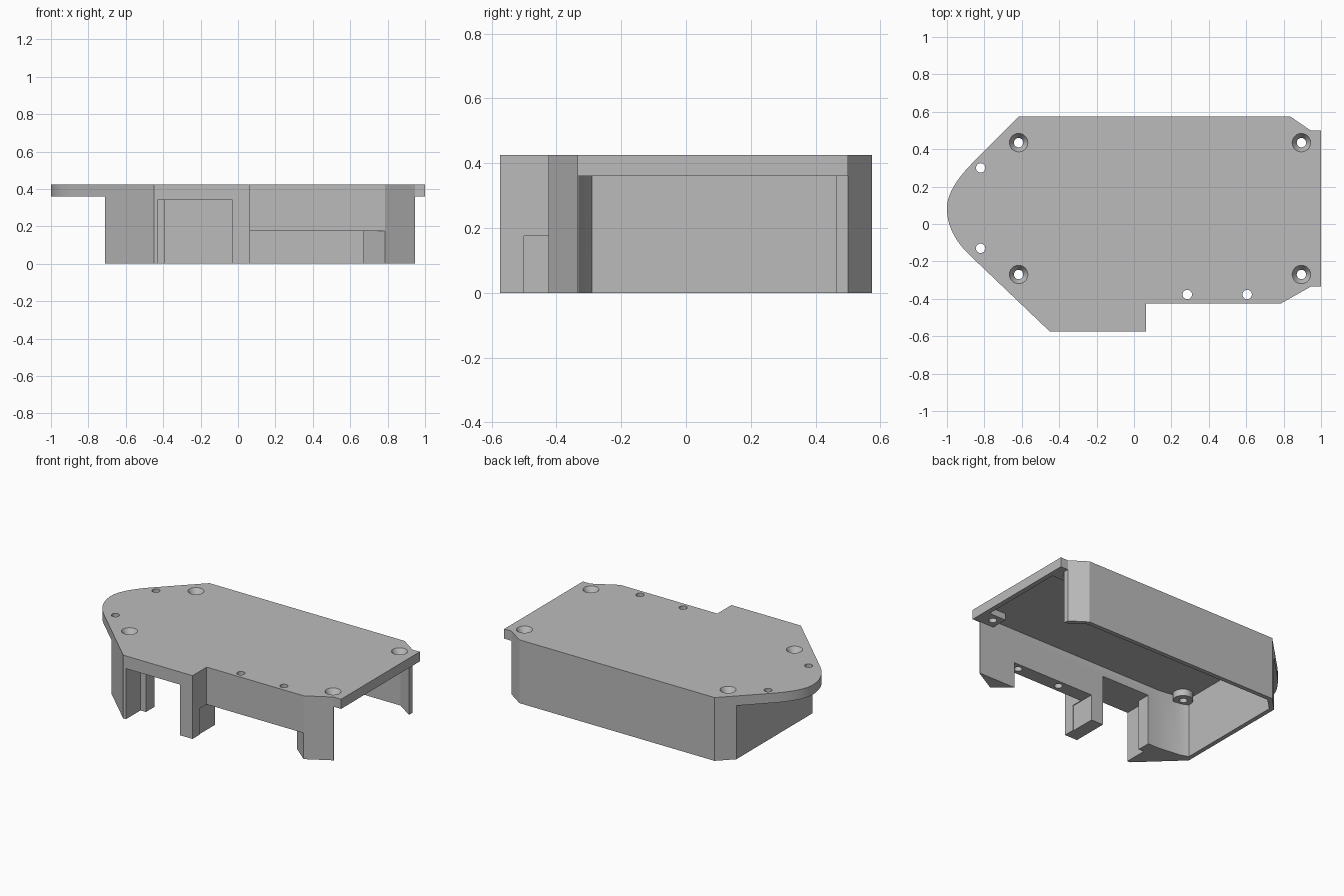
import bpy
import bmesh
import math
from mathutils import Vector

old = bpy.data.objects.get("Cube")
if old:
    bpy.data.objects.remove(old, do_unlink=True)

TOP, LIP, CEILING = 0.425, 0.36, 0.405   # plate top, plate underside, recessed ceiling

grey = bpy.data.materials.new("plain grey")
grey.use_nodes = True
grey.diffuse_color = (0.5, 0.5, 0.5, 1)
grey.node_tree.nodes["Principled BSDF"].inputs["Base Color"].default_value = (0.5, 0.5, 0.5, 1)


def finish(name, bm):
    bmesh.ops.recalc_face_normals(bm, faces=bm.faces)
    mesh = bpy.data.meshes.new(name)
    bm.to_mesh(mesh)
    bm.free()
    mesh.materials.append(grey)
    obj = bpy.data.objects.new(name, mesh)
    bpy.context.scene.collection.objects.link(obj)
    return obj


def prism(name, points, z0, z1):
    """Extrude a plan outline from z0 to z1."""
    bm = bmesh.new()
    face = bm.faces.new([bm.verts.new((x, y, z0)) for x, y in points])
    up = bmesh.ops.extrude_face_region(bm, geom=[face])["geom"]
    verts = [v for v in up if isinstance(v, bmesh.types.BMVert)]
    bmesh.ops.translate(bm, verts=verts, vec=(0, 0, z1 - z0))
    return finish(name, bm)


def box(name, x0, x1, y0, y1, z0, z1):
    return prism(name, [(x0, y0), (x1, y0), (x1, y1), (x0, y1)], z0, z1)


def cone(name, center, r0, r1, z0, z1):
    bm = bmesh.new()
    bmesh.ops.create_cone(bm, cap_ends=True, segments=32, radius1=r0, radius2=r1, depth=z1 - z0)
    bmesh.ops.translate(bm, verts=bm.verts, vec=(*center, (z0 + z1) / 2))
    return finish(name, bm)


def bezier(a, b, c, steps=12):
    a, b, c = Vector(a), Vector(b), Vector(c)
    ts = [i / steps for i in range(steps + 1)]
    return [tuple(a * (1 - t) ** 2 + b * 2 * t * (1 - t) + c * t * t) for t in ts]


def combine(target, tool, operation):
    """Apply a boolean and discard the tool."""
    mod = target.modifiers.new(operation, 'BOOLEAN')
    mod.operation, mod.solver, mod.object = operation, 'EXACT', tool
    bpy.context.view_layer.objects.active = target
    bpy.ops.object.modifier_apply(modifier=mod.name)
    bpy.data.objects.remove(tool, do_unlink=True)


# Full plan outline with the rounded nose at -x
nose = bezier((-0.86, 0.33), (-1, 0.19), (-1, 0.085))
nose += bezier((-1, 0.085), (-1, -0.05), (-0.88, -0.165))[1:]
outline = [(-0.45, -0.575), (0.065, -0.575), (0.065, -0.425), (0.785, -0.425),
           (0.945, -0.335), (1, -0.335), (1, 0.5), (0.945, 0.5),
           (0.835, 0.575), (-0.615, 0.575)] + nose
cover = prism("cover", outline, 0, TOP)

# Thin overhangs at the nose and the open end
combine(cover, box("nose_cut", -1.2, -0.71, -1, 1, -0.1, LIP), 'DIFFERENCE')
combine(cover, box("end_cut", 0.945, 1.2, -1, 1, -0.1, LIP), 'DIFFERENCE')

# Hollow interior, leaving a thick front side
cavity = [(0.967, -0.33), (0.967, 0.464), (0.945, 0.464), (0.826, 0.545), (-0.6, 0.545),
          (-0.68, 0.468), (-0.68, -0.29), (-0.63, -0.31), (-0.47, -0.33)]
combine(cover, prism("cavity", cavity, -0.1, CEILING), 'DIFFERENCE')

# Tall front opening with a stepped jamb, and the low wide opening
tall = [(-0.43, -0.7), (-0.03, -0.7), (-0.03, -0.3), (-0.39, -0.3), (-0.39, -0.42), (-0.43, -0.42)]
combine(cover, prism("tall_opening", tall, -0.1, 0.34), 'DIFFERENCE')
wide = [(0.06, -0.5), (0.785, -0.5), (0.785, -0.425), (0.67, -0.33), (0.67, -0.3), (0.06, -0.3)]
combine(cover, prism("wide_opening", wide, -0.1, 0.175), 'DIFFERENCE')

# Screw bosses under the ceiling
for y in (0.435, -0.27):
    combine(cover, cone("round_boss", (-0.615, y), 0.062, 0.062, LIP, 0.415), 'UNION')
for y0, y1 in ((0.38, 0.485), (-0.332, -0.215)):
    combine(cover, box("corner_boss", 0.84, 0.975, y0, y1, LIP + 0.001, 0.415), 'UNION')

# Countersunk screw holes and plain through holes
screws = [(x, y) for x in (-0.617, 0.895) for y in (0.435, -0.27)]
plain = [(-0.82, 0.3), (-0.82, -0.13), (0.285, -0.377), (0.605, -0.377)]
for p in screws + plain:
    combine(cover, cone("hole", p, 0.025, 0.025, -0.1, 0.6), 'DIFFERENCE')
for p in screws:
    combine(cover, cone("countersink", p, 0.024, 0.05, 0.385, TOP + 0.001), 'DIFFERENCE')

# Smooth only the curved faces
bpy.ops.object.select_all(action='DESELECT')
cover.select_set(True)
bpy.context.view_layer.objects.active = cover
bpy.ops.object.shade_smooth_by_angle(angle=math.radians(25))
